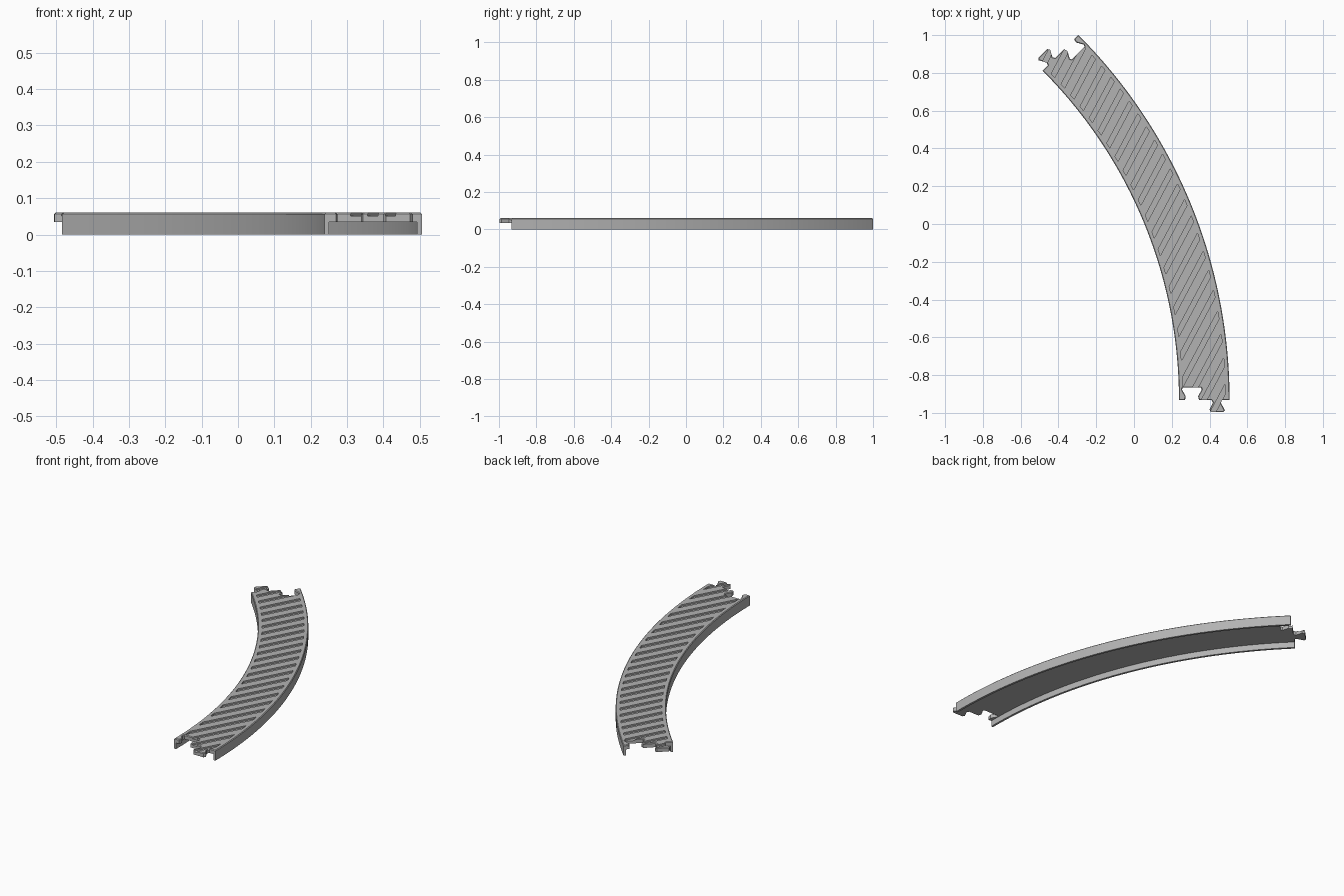
import bpy, bmesh, math
from mathutils import Vector, Matrix

if "Cube" in bpy.data.objects:
    bpy.data.objects.remove(bpy.data.objects["Cube"])

CENTRE = Vector((-2.227, -0.932, 0))
R_IN, R_OUT = 2.465, 2.733
WIDTH = R_OUT - R_IN
SWEEP = math.radians(45)
DECK_LOW, GROOVE_Z, TOP = 0.035, 0.051, 0.06

grey = bpy.data.materials.new("track_grey")
grey.use_nodes = True
grey.diffuse_color = (0.45, 0.45, 0.45, 1)
grey.node_tree.nodes["Principled BSDF"].inputs["Base Color"].default_value = (0.45, 0.45, 0.45, 1)


def polar(radius, angle):
    return CENTRE + Vector((math.cos(angle), math.sin(angle), 0)) * radius


def arc(radius, start, end, steps=56):
    return [polar(radius, start + (end - start) * i / steps) for i in range(steps + 1)]


def prism(name, outline, low, high, chamfer=0):
    """Extrude a flat outline upward, optionally chamfering its top rim."""
    bm = bmesh.new()
    base = bm.faces.new([bm.verts.new((p.x, p.y, low)) for p in outline])
    new = bmesh.ops.extrude_face_region(bm, geom=[base])["geom"]
    bmesh.ops.translate(bm, vec=(0, 0, high - low),
                        verts=[v for v in new if isinstance(v, bmesh.types.BMVert)])
    bmesh.ops.recalc_face_normals(bm, faces=bm.faces[:])
    if chamfer:
        rim = [e for e in bm.edges if all(v.co.z > high - 1e-4 for v in e.verts)]
        bmesh.ops.bevel(bm, geom=rim, offset=chamfer, segments=1, affect='EDGES')
    mesh = bpy.data.meshes.new(name)
    bm.to_mesh(mesh)
    bm.free()
    mesh.materials.append(grey)
    obj = bpy.data.objects.new(name, mesh)
    bpy.context.collection.objects.link(obj)
    return obj


def select_only(obj):
    bpy.ops.object.select_all(action='DESELECT')
    obj.select_set(True)
    bpy.context.view_layer.objects.active = obj


def boolean(target, cutter, operation):
    """Apply a boolean and discard the cutter."""
    mod = target.modifiers.new("cut", 'BOOLEAN')
    mod.object, mod.operation, mod.solver = cutter, operation, 'EXACT'
    select_only(target)
    bpy.ops.object.modifier_apply(modifier=mod.name)
    bpy.data.objects.remove(cutter)


# Interlocking end: (distance across, distance outward), socket then tab
JOINT = [(0.032, 0), (0.036, -0.02), (0.016, -0.056), (0.02, -0.066),
         (0.116, -0.066), (0.121, -0.056), (0.101, -0.02), (0.106, 0),
         (0.172, 0), (0.181, -0.012), (0.161, 0.05), (0.169, 0.064),
         (0.235, 0.064), (0.243, 0.054), (0.222, 0.014), (0.228, 0)]
JOINT[9] = (0.18, 0.014)

front_end = [Vector((CENTRE.x + R_IN + s, CENTRE.y - out, 0)) for s, out in JOINT]

# The far end is the same joint, turned half round
turn = Matrix.Rotation(SWEEP, 3, 'Z')
far_end = [CENTRE + turn @ Vector((R_OUT - s, out, 0)) for s, out in JOINT]

# Deck outline: front joint, outer arc, far joint, inner arc
outline = front_end + arc(R_OUT, 0, SWEEP) + far_end + arc(R_IN, SWEEP, 0)
deck = prism("track_deck", outline, DECK_LOW, TOP, chamfer=0.004)

# Diagonal grooves, stopping short of the side rims
RIM = 0.022
grooves = prism("groove_cutter",
                arc(R_OUT - RIM, -0.05, SWEEP + 0.05) + arc(R_IN + RIM, SWEEP + 0.05, -0.05),
                GROOVE_Z, TOP + 0.02)
slant = math.radians(62)
along = Vector((math.cos(slant), math.sin(slant), 0))
across = Vector((-along.y, along.x, 0))
origin = Vector((0.29, -0.93, 0))
PITCH, HALF = 0.072, 0.013

bars = bpy.data.meshes.new("groove_bars")
bm = bmesh.new()
for i in range(-8, 28):
    middle = origin + across * PITCH * i
    box = (Matrix.Translation(middle + Vector((0, 0, TOP)))
           @ Matrix.Rotation(slant, 4, 'Z')
           @ Matrix.Diagonal((6, 2 * HALF, 0.2, 1)))
    bmesh.ops.create_cube(bm, size=1, matrix=box)
bm.to_mesh(bars)
bm.free()
bar_obj = bpy.data.objects.new("groove_bars", bars)
bpy.context.collection.objects.link(bar_obj)
boolean(grooves, bar_obj, 'INTERSECT')
boolean(deck, grooves, 'DIFFERENCE')

# Side walls beneath the deck
WALL = 0.013
inner_wall = prism("inner_wall", arc(R_IN, 0, SWEEP) + arc(R_IN + WALL, SWEEP, 0), 0, DECK_LOW)
outer_wall = prism("outer_wall", arc(R_OUT - WALL, 0, SWEEP) + arc(R_OUT, SWEEP, 0), 0, DECK_LOW)

for part in (deck, inner_wall, outer_wall):
    select_only(part)
    bpy.ops.object.shade_smooth_by_angle(angle=math.radians(25))
